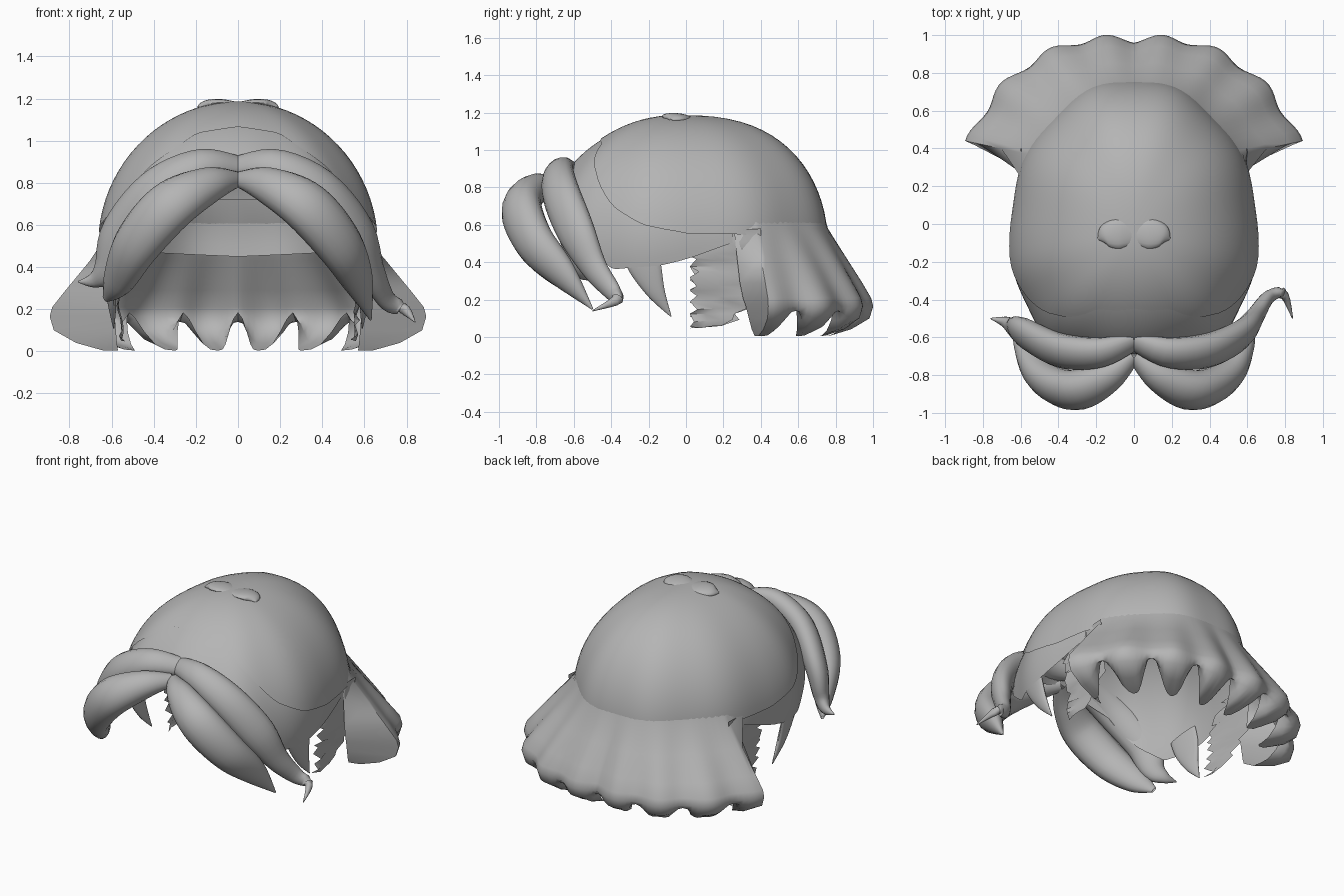
import bpy, bmesh, math, random
from mathutils import Vector

if "Cube" in bpy.data.objects:
    bpy.data.objects.remove(bpy.data.objects["Cube"])
random.seed(4)

grey = bpy.data.materials.new("hair grey")
grey.diffuse_color = (0.46, 0.46, 0.46, 1)
grey.use_nodes = True
grey.node_tree.nodes["Principled BSDF"].inputs["Base Color"].default_value = grey.diffuse_color


def grid_object(name, rows, close=False, smooth=50):
    """Skin a list of equal-length point rows with quads."""
    bm = bmesh.new()
    v = [[bm.verts.new(p) for p in row] for row in rows]
    n = len(rows[0])
    for a, b in zip(v, v[1:]):
        for i in range(n if close else n - 1):
            j = (i + 1) % n
            bm.faces.new((a[i], a[j], b[j], b[i]))
    bmesh.ops.remove_doubles(bm, verts=bm.verts, dist=0.0005)
    bmesh.ops.recalc_face_normals(bm, faces=bm.faces)
    me = bpy.data.meshes.new(name)
    bm.to_mesh(me)
    bm.free()
    me.materials.append(grey)
    ob = bpy.data.objects.new(name, me)
    bpy.context.collection.objects.link(ob)
    bpy.ops.object.select_all(action='DESELECT')
    ob.select_set(True)
    bpy.context.view_layer.objects.active = ob
    bpy.ops.object.shade_smooth_by_angle(angle=math.radians(smooth))
    return ob


def lerp_table(table, x):
    for (x0, y0), (x1, y1) in zip(table, table[1:]):
        if x <= x1:
            return y0 + (y1 - y0) * (x - x0) / (x1 - x0)
    return table[-1][1]


def power(v, e):
    return math.copysign(abs(v) ** e, v)


def dome_point(phi_deg, el, front=0.69, scale=1.0):
    """Point on the head dome: squarer at the front, fuller at the back."""
    p = math.radians(phi_deg)
    s, c, ce = math.sin(p), math.cos(p), max(0, math.cos(el))
    k = scale * (1 + 0.012 * ce * math.cos(9 * p))
    if c > 0:
        x, y = 0.655 * power(s, 0.86) * ce, -0.05 - front * k * c ** 0.86 * ce
    else:
        x, y = 0.655 * s * ce, -0.05 - 0.81 * k * c * ce ** (0.76 if el > 0 else 1)
    return Vector((x * k, y, 0.5 + 0.68 * scale * math.sin(el)))


def shell(name, edge, top_el, span, front, scale):
    """Part of the dome whose lower edge height follows the angle from the front."""
    rows = []
    for r in range(21):
        row = []
        for i in range(97):
            phi = -span + 2 * span * i / 96
            low = math.asin((lerp_table(edge, abs(phi)) - 0.5) / 0.68)
            row.append(dome_point(phi, math.radians(top_el) * (1 - r / 20) + low * r / 20,
                                  front, scale))
        rows.append(row)
    return grid_object(name, rows)


# crown cap and the layer showing below its front edge
shell("crown_cap", [(0, 1.06), (25, 1.03), (45, 0.88), (62, 0.70), (78, 0.6),
                    (95, 0.55), (115, 0.55), (140, 0.47), (180, 0.45)],
      90, 180, 0.69, 1.01)
shell("hairline_layer", [(0, 0.82), (30, 0.7), (48, 0.5), (64, 0.36), (85, 0.38),
                         (97, 0.43), (115, 0.52)], 66, 112, 0.725, 0.985)


# flared back skirt with scalloped lobes curling under
def dome_radius(deg, z):
    """Distance from the skirt axis to the dome along a back direction."""
    el = math.asin((z - 0.5) / 0.68)
    best = min((dome_point(180 - d, el) for d in range(0, 111)),
               key=lambda q: abs(math.degrees(math.atan2(q.x, q.y - 0.25)) - deg))
    return math.hypot(best.x, best.y - 0.25)


def skirt_column(deg):
    a = math.radians(abs(deg))
    t = abs(deg) / 78
    wave = -math.cos(math.radians(deg) * 360 / 22)
    gap = ((1 - wave) / 2) ** 2.2
    high, low = dome_radius(abs(deg), 0.72), dome_radius(abs(deg), 0.57)
    outer = (0.725 + 0.17 * t) * (1 + 0.022 * wave)
    span = outer - low
    lip = 0.06 + 0.20 * (wave + 1) / 2
    prof = [(high - 0.004, 0.72), (low + 0.012, 0.58), (low + 0.42 * span, 0.43),
            (low + 0.77 * span, 0.29), (outer - 0.012, 0.21), (outer, 0.165),
            (outer - 0.02, 0.1 + 0.04 * gap), (outer - lip * 0.5, 0.04 + 0.11 * gap),
            (outer - lip, 0.005 + 0.18 * gap)]
    s = math.copysign(1, deg)
    return [(s * r * math.sin(a), 0.25 + r * math.cos(a), z) for r, z in prof]


def skirt_end(side):
    col = skirt_column(side * 78)
    return [(side * (0.61 - 0.04 * i / 8), 0.24 + 0.016 * i, min(p[2], 0.6))
            for i, p in enumerate(col)]


columns = [skirt_column(-78 + 2 * i) for i in range(79)]
grid_object("back_skirt", [skirt_end(-1)] + columns + [skirt_end(1)])


def spline(vals, t):
    """Catmull-Rom through a list of vectors."""
    n = len(vals) - 1
    i = min(int(t * n), n - 1)
    f = t * n - i
    p0, p1, p2, p3 = (vals[max(0, min(n, i + k))] for k in (-1, 0, 1, 2))
    return 0.5 * (2 * p1 + (p2 - p0) * f + (2 * p0 - 5 * p1 + 4 * p2 - p3) * f * f
                  + (3 * p1 - p0 - 3 * p2 + p3) * f ** 3)


def lock(name, pts, side, steps=32, sides=16):
    """Tapered flat hair strand; each point is x, y, z, half width, half thickness."""
    pos = [Vector((p[0] * side, p[1], p[2])) for p in pts]
    size = [Vector((p[3], p[4])) for p in pts]
    rows = []
    for s in range(steps + 1):
        t = s / steps
        c = spline(pos, t)
        tan = (spline(pos, min(1, t + 0.01)) - spline(pos, max(0, t - 0.01))).normalized()
        out = c - Vector((0, -0.1, 0.4))
        out = (out - tan * out.dot(tan)).normalized()
        wide = tan.cross(out)
        w, h = spline(size, t)
        w, h = max(w, 0.002), max(h, 0.002)
        rows.append([c + wide * w * math.cos(q) + out * h * math.sin(q)
                     for q in (2 * math.pi * k / sides for k in range(sides))])
    return grid_object(name, rows, close=True)


# front fringe, swept from the parting to both sides
fringe = [(0.0, -0.70, 0.82, 0.04, 0.03), (0.14, -0.81, 0.79, 0.09, 0.08),
          (0.32, -0.88, 0.69, 0.125, 0.10), (0.48, -0.81, 0.51, 0.12, 0.09),
          (0.57, -0.66, 0.34, 0.085, 0.06)]
lock("fringe_right", fringe + [(0.63, -0.50, 0.15, 0.005, 0.005)], 1)
lock("fringe_left", fringe + [(0.63, -0.56, 0.25, 0.02, 0.01)], -1)

# second roll behind the fringe, ending in hooked tips
roll = [(0.0, -0.62, 0.88, 0.06, 0.04), (0.18, -0.68, 0.88, 0.09, 0.07),
        (0.39, -0.67, 0.77, 0.11, 0.08), (0.56, -0.59, 0.57, 0.11, 0.07)]
lock("side_roll_right", roll + [(0.64, -0.49, 0.37, 0.075, 0.05), (0.71, -0.39, 0.24, 0.05, 0.035),
                                (0.79, -0.37, 0.20, 0.03, 0.025), (0.84, -0.50, 0.14, 0.003, 0.003)], 1)
lock("side_roll_left", roll + [(0.62, -0.56, 0.40, 0.08, 0.05),
                               (0.68, -0.52, 0.34, 0.04, 0.03), (0.76, -0.50, 0.33, 0.003, 0.003)], -1)

for side, label in ((1, "right"), (-1, "left")):
    # pointed lock in front of the ear
    lock("temple_lock_" + label, [(0.61, -0.26, 0.50, 0.10, 0.015), (0.61, -0.22, 0.38, 0.09, 0.02),
                                  (0.60, -0.16, 0.24, 0.05, 0.02), (0.59, -0.08, 0.11, 0.003, 0.003)], side)
    # ragged strands behind the ear
    rows = []
    for i in range(17):
        z = 0.58 - 0.52 * i / 16
        jag = (i % 2) * random.uniform(0.02, 0.07)
        tip = (0.02 if i > 2 else 0.1) + jag
        rear = 0.40 if i < 10 else 0.40 - 0.035 * (i - 10) + jag
        rows.append([(side * (0.60 - 0.05 * i / 16 + 0.02 * random.uniform(-1, 1) * (1 - f)),
                      tip + (rear - tip) * f, z - 0.02 * (1 - f) * random.random())
                     for f in (0, 0.35, 0.7, 1)])
    grid_object("ear_strands_" + label, rows, smooth=40)
    # low raised tuft on the crown
    lock("crown_tuft_" + label, [(0.0, -0.05, 1.165, 0.06, 0.018), (0.08, -0.05, 1.175, 0.08, 0.022),
                                 (0.15, -0.06, 1.17, 0.06, 0.022), (0.19, -0.08, 1.16, 0.005, 0.005)], side)
